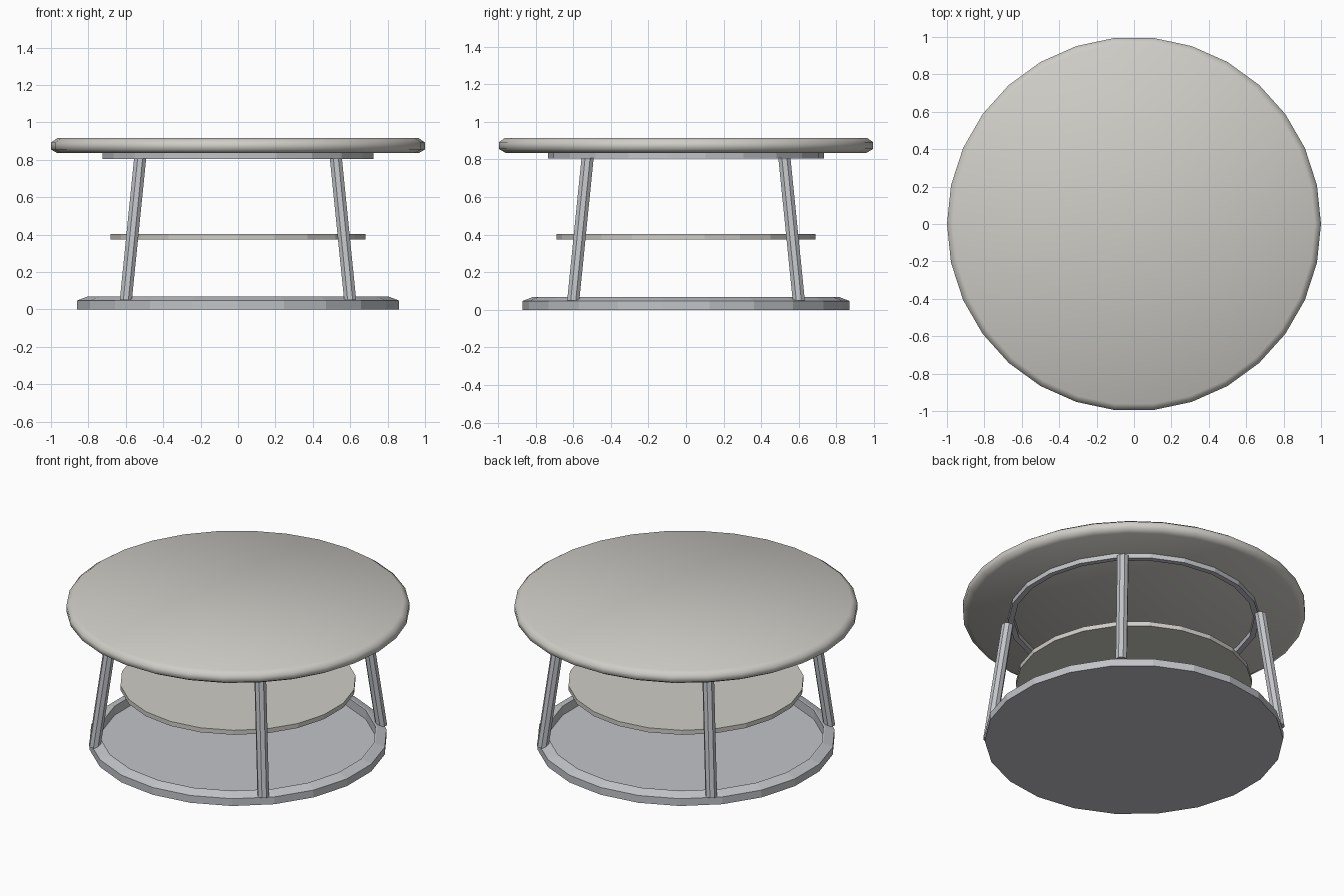
import bpy, bmesh
from math import cos, sin, pi, radians
from mathutils import Vector

if "Cube" in bpy.data.objects:
    bpy.data.objects.remove(bpy.data.objects["Cube"])


def material(name, rgb):
    m = bpy.data.materials.new(name)
    m.diffuse_color = (*rgb, 1)
    m.use_nodes = True
    m.node_tree.nodes["Principled BSDF"].inputs["Base Color"].default_value = m.diffuse_color
    return m


STONE = material("warm_grey", (0.62, 0.61, 0.57))
METAL = material("cool_grey", (0.54, 0.55, 0.58))


def finish(name, bm, mat, smooth=False):
    bmesh.ops.recalc_face_normals(bm, faces=bm.faces)
    me = bpy.data.meshes.new(name)
    bm.to_mesh(me)
    bm.free()
    me.materials.append(mat)
    for p in me.polygons:
        p.use_smooth = smooth
    ob = bpy.data.objects.new(name, me)
    bpy.context.collection.objects.link(ob)
    return ob


def lathe(name, profile, sides, mat, start=0.0, closed=False, smooth=False):
    """Spin an (r, z) profile; cap both ends, or join them into a ring."""
    bm = bmesh.new()
    rings = [[bm.verts.new((r * cos(start + 2 * pi * i / sides),
                            r * sin(start + 2 * pi * i / sides), z))
              for i in range(sides)] for r, z in profile]
    pairs = list(zip(rings, rings[1:]))
    if closed:
        pairs.append((rings[-1], rings[0]))
    else:
        bm.faces.new(rings[0])
        bm.faces.new(rings[-1])
    for a, b in pairs:
        for i in range(sides):
            j = (i + 1) % sides
            bm.faces.new((a[i], a[j], b[j], b[i]))
    return finish(name, bm, mat, smooth)


def leg(name, angle):
    """Octagonal leg leaning inwards, with level ends."""
    bm = bmesh.new()
    ends = []
    for r, z in ((0.848, 0.05), (0.74, 0.808)):
        c = Vector((r * cos(angle), r * sin(angle), z))
        ends.append([bm.verts.new(c + 0.035 * Vector((cos(a), sin(a), 0)))
                     for a in (angle + pi / 8 + k * pi / 4 for k in range(8))])
    bm.faces.new(ends[0])
    bm.faces.new(ends[1])
    for i in range(8):
        j = (i + 1) % 8
        bm.faces.new((ends[0][i], ends[0][j], ends[1][j], ends[1][i]))
    return finish(name, bm, METAL)


# Tabletop with chamfered edges
lathe("tabletop", [(0.965, 0.835), (1.0, 0.855), (1.0, 0.892), (0.967, 0.915)],
      30, STONE, smooth=True)

# Ring under the tabletop
lathe("upper_ring", [(0.733, 0.805), (0.733, 0.837), (0.70, 0.837), (0.70, 0.805)],
      22, METAL, start=pi / 2, closed=True)

# Middle shelf
lathe("shelf", [(0.688, 0.373), (0.688, 0.402)], 22, STONE, start=pi / 2)

# Base tray: flat bottom, chamfered rim, recessed floor
lathe("base_tray", [(0.87, 0.0), (0.87, 0.047), (0.815, 0.068), (0.805, 0.068), (0.805, 0.01)],
      22, METAL, start=pi / 2)

# Four legs on the diagonals
for label, deg in (("back_right", 45), ("back_left", 135),
                   ("front_left", 225), ("front_right", 315)):
    leg(label + "_leg", radians(deg))
